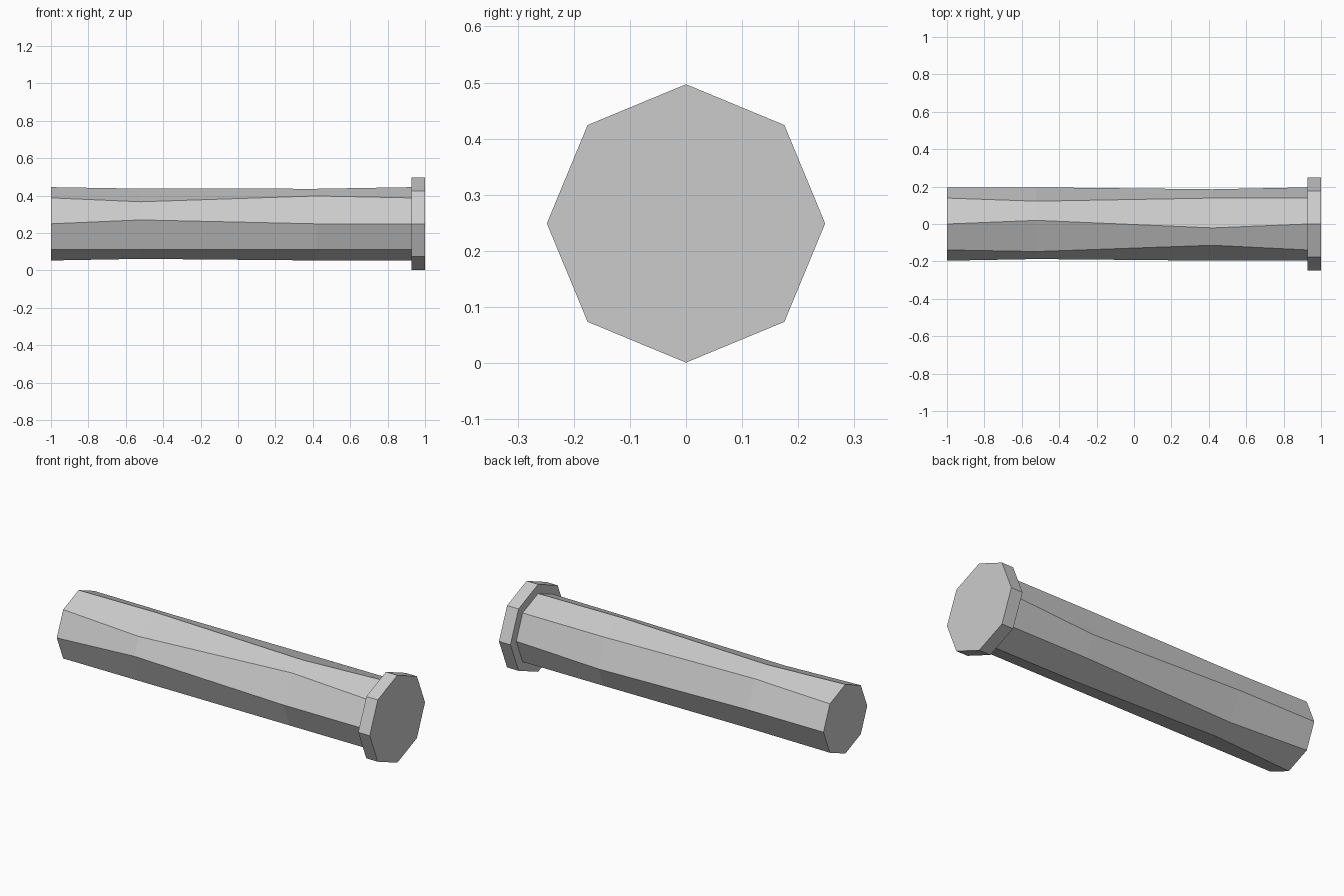
import bpy, bmesh
from math import cos, sin, pi
from mathutils import Vector

cube = bpy.data.objects.get("Cube")
if cube:
    bpy.data.objects.remove(cube, do_unlink=True)

SIDES = 8
CENTRE_Z = 0.249

grey = bpy.data.materials.new("light_grey")
grey.use_nodes = True
colour = (0.6, 0.6, 0.6, 1)
grey.diffuse_color = colour
grey.node_tree.nodes["Principled BSDF"].inputs["Base Color"].default_value = colour


def corner(x, radius, k):
    a = 2 * pi * k / SIDES
    return Vector((x, radius * cos(a), CENTRE_Z + radius * sin(a)))


def ring(x, radius, slides=(0,) * SIDES):
    """Octagon across x; each corner may slide along the edge to a neighbour."""
    points = []
    for k, s in enumerate(slides):
        p = corner(x, radius, k)
        points.append(p.lerp(corner(x, radius, k + (1 if s > 0 else -1)), abs(s)))
    return points


def loft(name, rings):
    bm = bmesh.new()
    loops = [[bm.verts.new(p) for p in r] for r in rings]
    for a, b in zip(loops, loops[1:]):
        for k in range(SIDES):
            n = (k + 1) % SIDES
            bm.faces.new((a[k], a[n], b[n], b[k]))
    bm.faces.new(loops[0])
    bm.faces.new(loops[-1])
    bmesh.ops.recalc_face_normals(bm, faces=bm.faces)
    mesh = bpy.data.meshes.new(name)
    bm.to_mesh(mesh)
    bm.free()
    mesh.materials.append(grey)
    obj = bpy.data.objects.new(name, mesh)
    bpy.context.collection.objects.link(obj)
    return obj


# Shaft with slightly worn, wandering edges
loft("shaft", [
    ring(-1.0, 0.196),
    ring(-0.52, 0.196, (0, 0.12, -0.14, 0.15, -0.15, 0, 0.15, -0.15)),
    ring(0.42, 0.196, (-0.18, 0, 0.15, -0.18, 0, 0, 0, 0)),
    ring(0.928, 0.196),
])

# Wider flat head
loft("head", [ring(0.928, 0.248), ring(1.0, 0.248)])
